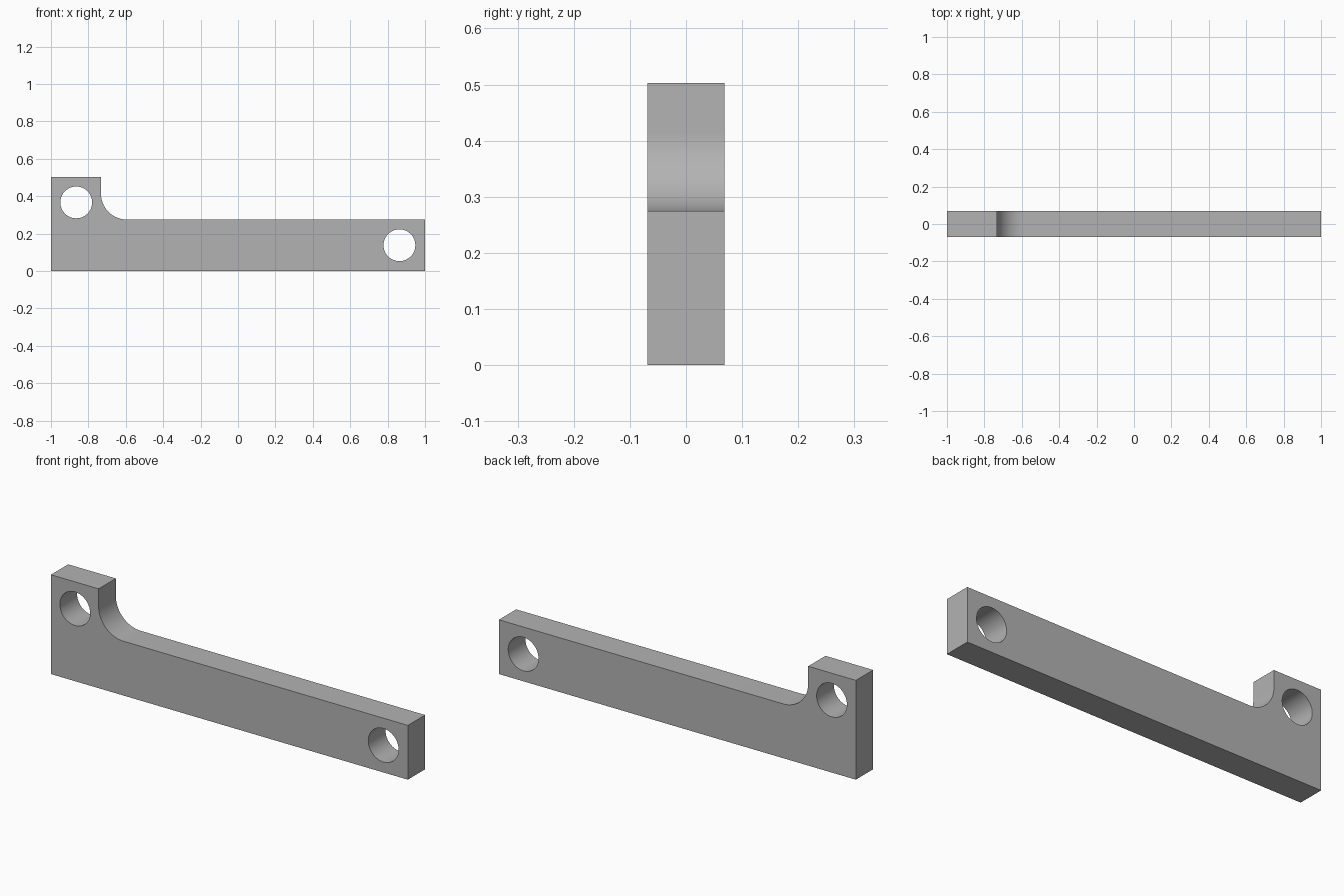
import bpy, bmesh
from math import sin, cos, pi
from mathutils import Vector

cube = bpy.data.objects.get("Cube")
if cube:
    bpy.data.objects.remove(cube, do_unlink=True)

HALF_DEPTH = 0.069
ARM_TOP, TAB_TOP, TAB_SIDE = 0.275, 0.503, -0.733
FILLET = 0.14

grey = bpy.data.materials.new("plain grey")
grey.use_nodes = True
colour = (0.45, 0.45, 0.45, 1)
grey.diffuse_color = colour
grey.node_tree.nodes["Principled BSDF"].inputs["Base Color"].default_value = colour


def arc(x, z, radius, start, end, steps):
    angles = [start + (end - start) * i / steps for i in range(steps + 1)]
    return [(x + radius * cos(a), z + radius * sin(a)) for a in angles]


def prism(name, outline, half_depth):
    """Extrude an x-z outline evenly to both sides of y = 0."""
    bm = bmesh.new()
    face = bm.faces.new([bm.verts.new((x, -half_depth, z)) for x, z in outline])
    extruded = bmesh.ops.extrude_face_region(bm, geom=[face])["geom"]
    verts = [v for v in extruded if isinstance(v, bmesh.types.BMVert)]
    bmesh.ops.translate(bm, verts=verts, vec=Vector((0, 2 * half_depth, 0)))
    bmesh.ops.recalc_face_normals(bm, faces=bm.faces)
    mesh = bpy.data.meshes.new(name)
    bm.to_mesh(mesh)
    bm.free()
    mesh.materials.append(grey)
    obj = bpy.data.objects.new(name, mesh)
    bpy.context.collection.objects.link(obj)
    return obj


# Long arm with a raised tab and a rounded inner corner
outline = [(-1, 0), (1, 0), (1, ARM_TOP)]
outline += arc(TAB_SIDE + FILLET, ARM_TOP + FILLET, FILLET, 1.5 * pi, pi, 24)
outline += [(TAB_SIDE, TAB_TOP), (-1, TAB_TOP)]
bracket = prism("lever_arm", outline, HALF_DEPTH)
bpy.context.view_layer.objects.active = bracket
bracket.select_set(True)

# Round through holes in the tab and at the far end
for name, x, z in (("tab_hole", -0.865, 0.367), ("end_hole", 0.863, 0.138)):
    cutter = prism(name, arc(x, z, 0.085, 0, 2 * pi, 64)[:-1], 2 * HALF_DEPTH)
    cut = bracket.modifiers.new(name, "BOOLEAN")
    cut.operation = "DIFFERENCE"
    cut.solver = "EXACT"
    cut.object = cutter
    bpy.ops.object.modifier_apply(modifier=cut.name)
    bpy.data.objects.remove(cutter, do_unlink=True)

bpy.ops.object.shade_smooth_by_angle(angle=pi / 6)
